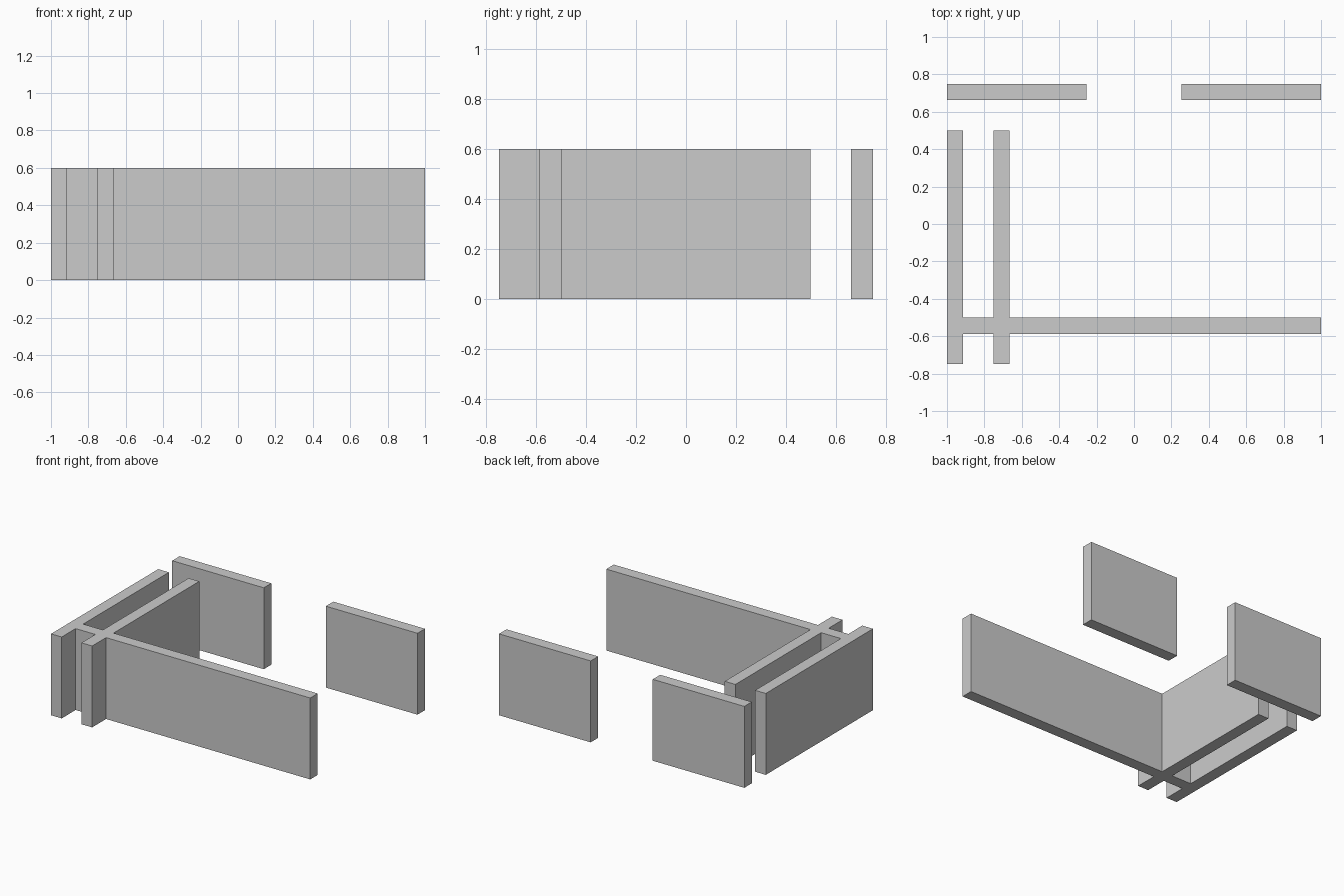
import bpy

if "Cube" in bpy.data.objects:
    bpy.data.objects.remove(bpy.data.objects["Cube"])

HEIGHT = 0.6
T = 0.087  # wall thickness


def wall(name, x0, x1, y0, y1):
    """Upright slab standing on the ground, given its footprint."""
    bpy.ops.mesh.primitive_cube_add(size=1, location=((x0 + x1) / 2, (y0 + y1) / 2, HEIGHT / 2))
    ob = bpy.context.object
    ob.name = ob.data.name = name
    ob.scale = (x1 - x0, y1 - y0, HEIGHT)
    bpy.ops.object.transform_apply(location=True, rotation=False, scale=True)
    return ob


# Crossing walls: long front wall and two parallel side walls
crossing = wall("crossing_walls", -1, 1, -0.5 - T, -0.5)
side_walls = [wall("side_wall", x, x + T, -0.749, 0.499) for x in (-1, -0.752)]

# Fuse them into one body
for side in side_walls:
    mod = crossing.modifiers.new("fuse", "BOOLEAN")
    mod.operation = "UNION"
    mod.solver = "EXACT"
    mod.object = side
    bpy.context.view_layer.objects.active = crossing
    bpy.ops.object.modifier_apply(modifier=mod.name)
    bpy.data.objects.remove(side, do_unlink=True)

# Two separate back walls with a gap between them
wall("back_wall_left", -1, -0.253, 0.749 - T, 0.749)
wall("back_wall_right", 0.253, 1, 0.749 - T, 0.749)
